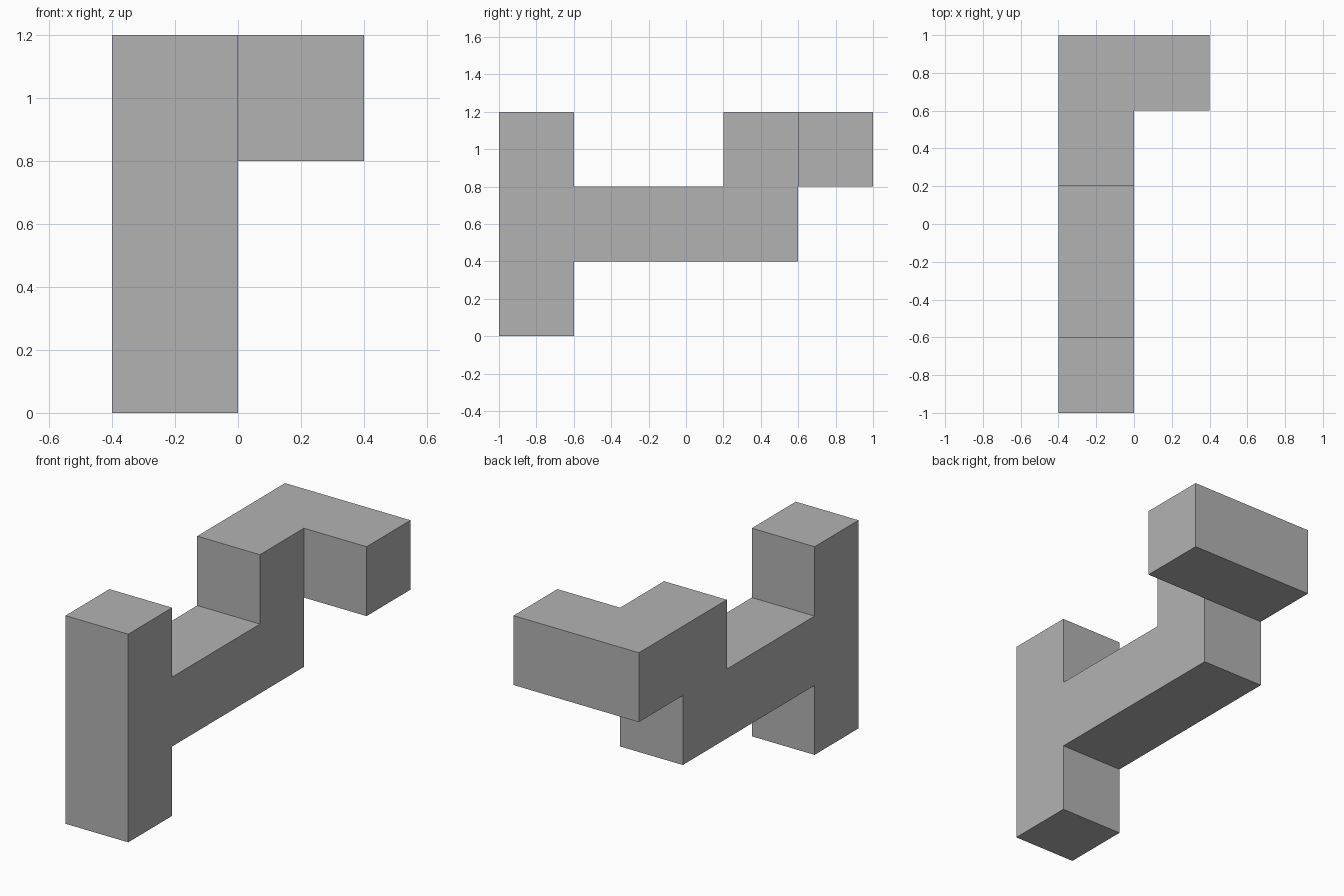
import bpy
import bmesh
import math
from mathutils import Matrix, Vector

cube = bpy.data.objects.get("Cube")
if cube:
    bpy.data.objects.remove(cube, do_unlink=True)

CELL = 0.4

# Chain of equal cubes as (x, y, z) grid cells
post = [(0, 0, z) for z in range(3)]
beam = [(0, y, 1) for y in range(1, 4)]
riser_and_hook = [(0, 3, 2), (0, 4, 2), (1, 4, 2)]

# Plain grey material
grey = bpy.data.materials.new("plain_grey")
grey.use_nodes = True
colour = (0.45, 0.45, 0.45, 1)
grey.diffuse_color = colour
grey.node_tree.nodes["Principled BSDF"].inputs["Base Color"].default_value = colour

# Stack the cubes, standing on the ground and centred
bm = bmesh.new()
for x, y, z in post + beam + riser_and_hook:
    centre = Vector((x - 0.5, y - 2, z + 0.5)) * CELL
    bmesh.ops.create_cube(bm, size=CELL, matrix=Matrix.Translation(centre))

# Weld into one shell: drop the walls shared by two cubes
bmesh.ops.remove_doubles(bm, verts=bm.verts[:], dist=0.001)
walls = {}
for face in bm.faces:
    key = tuple(round(c, 2) + 0.0 for c in face.calc_center_median())
    walls.setdefault(key, []).append(face)
inner = [f for pair in walls.values() if len(pair) > 1 for f in pair]
bmesh.ops.delete(bm, geom=inner, context='FACES')

# Merge coplanar squares into large flat faces
bmesh.ops.dissolve_limit(bm, angle_limit=math.radians(1),
                         verts=bm.verts[:], edges=bm.edges[:])
bmesh.ops.recalc_face_normals(bm, faces=bm.faces[:])

mesh = bpy.data.meshes.new("block_chain")
bm.to_mesh(mesh)
bm.free()
mesh.materials.append(grey)
bpy.context.collection.objects.link(bpy.data.objects.new("block_chain", mesh))
